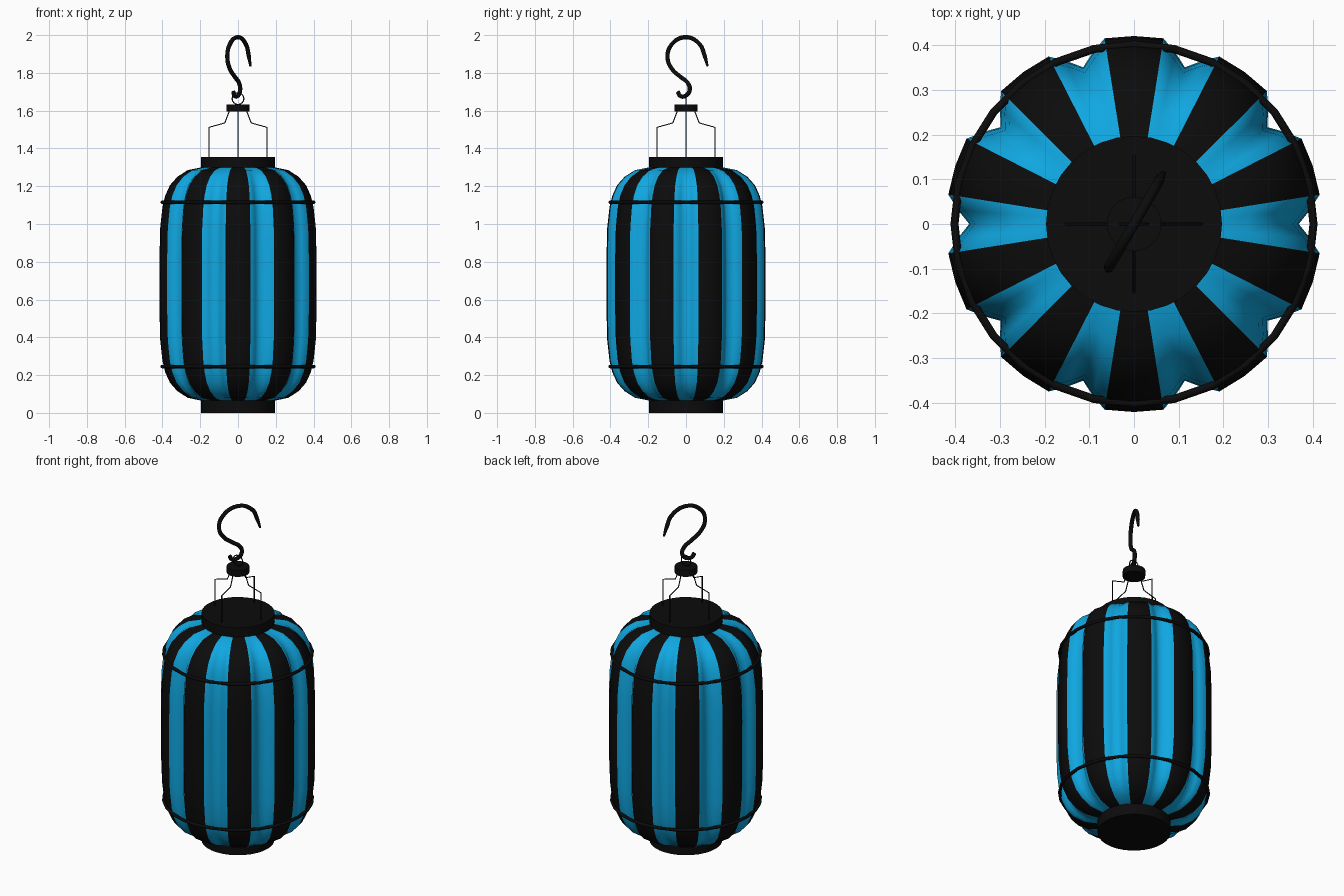
import bpy, bmesh
from math import radians, cos, sin

cube = bpy.data.objects.get("Cube")
if cube:
    bpy.data.objects.remove(cube, do_unlink=True)


def material(name, rgb):
    m = bpy.data.materials.new(name)
    m.use_nodes = True
    m.diffuse_color = (*rgb, 1)
    m.node_tree.nodes["Principled BSDF"].inputs["Base Color"].default_value = (*rgb, 1)
    return m


black = material("black", (0.0035, 0.0035, 0.0035))
blue = material("bright blue", (0.005, 0.39, 0.76))


def finish(name, mat, angle=40):
    ob = bpy.context.object
    ob.name = name
    ob.data.materials.append(mat)
    bpy.ops.object.shade_smooth_by_angle(angle=radians(angle))
    return ob


def disc(name, radius, bottom, top):
    bpy.ops.mesh.primitive_cylinder_add(vertices=32, radius=radius, depth=top - bottom,
                                        location=(0, 0, (top + bottom) / 2))
    return finish(name, black)


def torus(name, major, minor, z, segments, tilt=0):
    bpy.ops.mesh.primitive_torus_add(major_radius=major, minor_radius=minor,
                                     major_segments=segments, minor_segments=8,
                                     location=(0, 0, z), rotation=(tilt, 0, 0))
    return finish(name, black, 60)


def tube(name, path, radius, turn, smooth):
    """Round tube along (u, z) points in a vertical plane turned about z."""
    cu = bpy.data.curves.new(name, "CURVE")
    cu.dimensions = "3D"
    cu.bevel_depth = radius
    cu.bevel_resolution = 2
    cu.resolution_u = 5
    cu.use_fill_caps = True
    sp = cu.splines.new("BEZIER" if smooth else "POLY")
    pts = sp.bezier_points if smooth else sp.points
    pts.add(len(path) - 1)
    for p, (u, z) in zip(pts, path):
        if smooth:
            p.co = (u, 0, z)
            p.handle_left_type = p.handle_right_type = "AUTO"
        else:
            p.co = (u, 0, z, 1)
    cu.materials.append(black)
    ob = bpy.data.objects.new(name, cu)
    ob.rotation_euler.z = radians(turn)
    bpy.context.collection.objects.link(ob)
    return pts


# Lantern body: fluted barrel with ten black ribs and ten creased blue panels
MID, RIBS = 0.6825, 10
upper = [(0.195, 1.3), (0.27, 1.285), (0.325, 1.25), (0.365, 1.205), (0.39, 1.15),
         (0.405, 1.09), (0.417, 0.98), (0.421, 0.82)]
profile = upper + [(r, 2 * MID - z) for r, z in reversed(upper)]
section = [(-9, 0), (0, 0), (9, 0), (13.5, 0.5), (18, 1), (22.5, 0.5)]

bm = bmesh.new()
rows = []
for r, z in profile:
    depth = 0.052 * (r - 0.195) / 0.226
    row = []
    for k in range(RIBS):
        for offset, fold in section:
            a = radians(18 + 36 * k + offset)
            rr = r - depth * fold
            row.append(bm.verts.new((rr * cos(a), rr * sin(a), z)))
    rows.append(row)
count = len(rows[0])
for top, low in zip(rows, rows[1:]):
    for i in range(count):
        j = (i + 1) % count
        f = bm.faces.new((top[i], low[i], low[j], top[j]))
        f.smooth = True
        f.material_index = 0 if i % len(section) < 2 else 1
mesh = bpy.data.meshes.new("lantern_body")
bm.to_mesh(mesh)
bm.free()
mesh.materials.append(black)
mesh.materials.append(blue)
bpy.context.collection.objects.link(bpy.data.objects.new("lantern_body", mesh))

# End caps and hoops
disc("bottom_cap", 0.197, 0, 0.07)
disc("top_cap", 0.197, 1.29, 1.355)
torus("upper_hoop", 0.402, 0.009, 1.115, 28)
torus("lower_hoop", 0.402, 0.009, 0.245, 28)

# Four bent wires carrying the small hanger cap
wire = [(0.153, 1.35), (0.153, 1.512), (0.07, 1.535), (0.045, 1.6)]
for k in range(4):
    tube(f"hanger_wire_{k + 1}", wire, 0.003, 90 * k, False)
disc("hanger_cap", 0.061, 1.595, 1.633)
torus("hanger_ring", 0.031, 0.003, 1.664, 24, radians(90))

# Hook turned diagonally, tapering at its open tip
hook = [(-0.05, 1.7), (-0.035, 1.678), (0, 1.68), (0.023, 1.71), (0.012, 1.745),
        (-0.035, 1.78), (-0.085, 1.82), (-0.113, 1.88), (-0.09, 1.948), (0, 1.989),
        (0.085, 1.95), (0.114, 1.89), (0.132, 1.835)]
points = tube("hook", hook, 0.0115, 60, True)
points[-1].radius = 0.5
